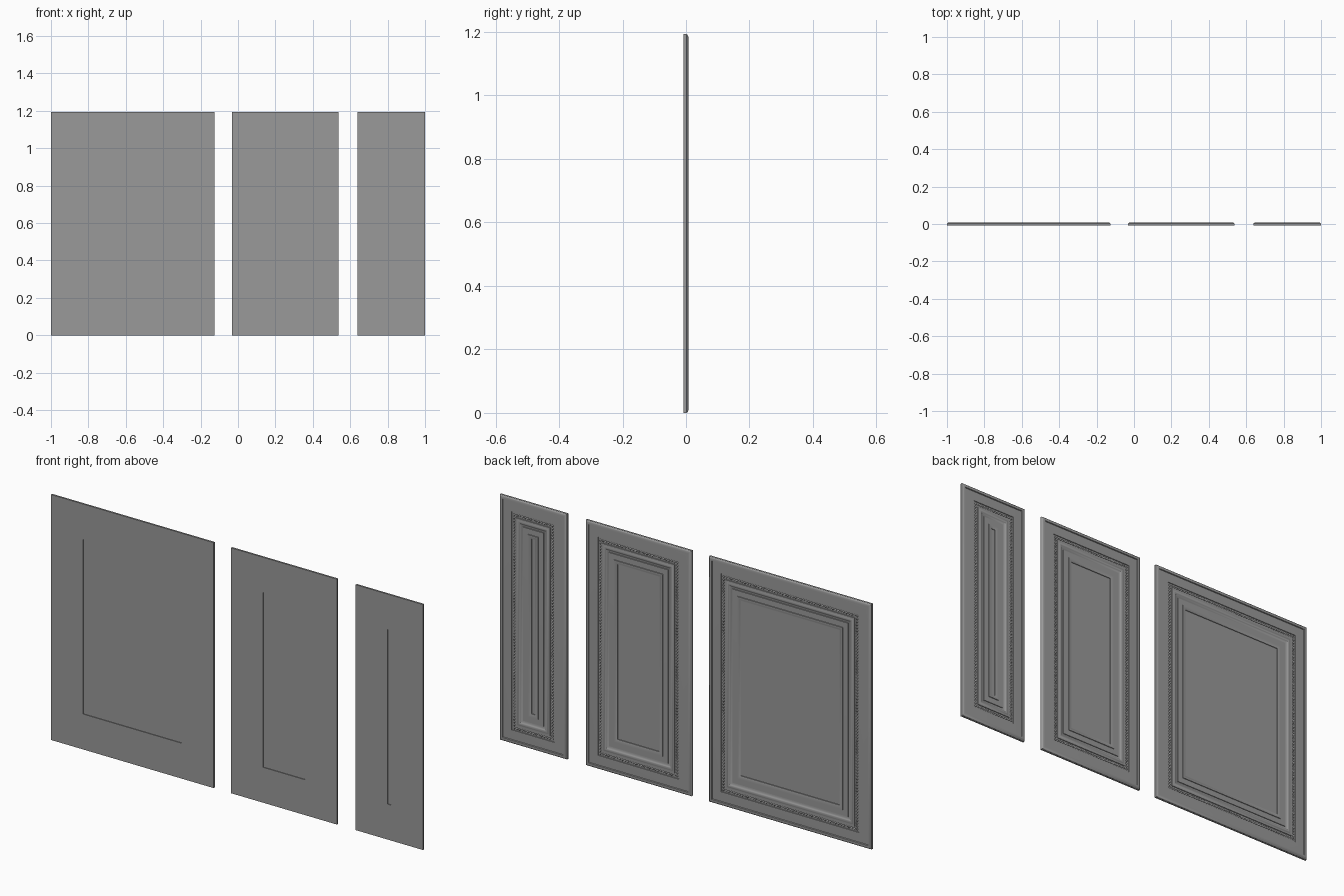
import bpy, bmesh, math
from mathutils import Matrix, Vector

if "Cube" in bpy.data.objects:
    bpy.data.objects.remove(bpy.data.objects["Cube"])

H = 1.193
DOORS = [("wide", -1.0, -0.126), ("medium", -0.032, 0.537), ("narrow", 0.638, 1.0)]
BEAD_INSET, BEAD_R, BEAD_STEP = 0.078, 0.005, 0.0145

# Dark grey paint
PAINT = bpy.data.materials.new("dark_grey_paint")
PAINT.diffuse_color = (0.32, 0.32, 0.32, 1)
PAINT.use_nodes = True
PAINT.node_tree.nodes["Principled BSDF"].inputs["Base Color"].default_value = PAINT.diffuse_color

# Frame cross-section: (inset from the outer edge, y); moulded side faces +y
PROFILE = [
    (0.172, -0.0075), (0.0, -0.0075),
    (0.0, 0.0015), (0.002, 0.0045), (0.005, 0.0065), (0.009, 0.0075),   # rounded rim
    (0.017, 0.0075), (0.019, 0.0038),
    (0.060, 0.0048), (0.066, 0.0048), (0.067, 0.0022),                   # flat rail
    (0.089, 0.0022), (0.090, 0.0048), (0.097, 0.0048),                   # bead channel
    (0.100, 0.0065), (0.104, 0.0073), (0.109, 0.0065), (0.112, 0.0045),  # raised ridge
    (0.119, 0.0015), (0.125, 0.0008),
    (0.126, 0.0032), (0.153, 0.0036), (0.154, 0.0060),                   # inner field
    (0.160, 0.0060), (0.166, 0.0042), (0.171, 0.0036), (0.172, 0.0002),  # inner lip
]


def finish(name, bm):
    bmesh.ops.recalc_face_normals(bm, faces=bm.faces)
    me = bpy.data.meshes.new(name)
    bm.to_mesh(me)
    bm.free()
    me.materials.append(PAINT)
    ob = bpy.data.objects.new(name, me)
    bpy.context.collection.objects.link(ob)
    bpy.ops.object.select_all(action='DESELECT')
    ob.select_set(True)
    bpy.context.view_layer.objects.active = ob
    bpy.ops.object.shade_smooth_by_angle(angle=math.radians(30))
    return ob


def corners(x0, x1, d):
    return [(x0 + d, d), (x1 - d, d), (x1 - d, H - d), (x0 + d, H - d)]


def frame(name, x0, x1):
    bm = bmesh.new()
    rings = [[bm.verts.new((x, y, z)) for x, z in corners(x0, x1, d)] for d, y in PROFILE]
    for a, b in zip(rings, rings[1:] + rings[:1]):
        for i in range(4):
            j = (i + 1) % 4
            bm.faces.new((a[i], a[j], b[j], b[i]))
    finish(name, bm)


def centre_panel(name, x0, x1):
    d, y0, y1 = 0.168, -0.0040, 0.0012
    bm = bmesh.new()
    size = Vector((x1 - x0 - 2 * d, y1 - y0, H - 2 * d))
    mat = Matrix.Translation(((x0 + x1) / 2, (y0 + y1) / 2, H / 2)) @ Matrix.Diagonal((*size, 1))
    bmesh.ops.create_cube(bm, size=1, matrix=mat)
    finish(name, bm)


def bead_border(name, x0, x1):
    bm = bmesh.new()
    pts = corners(x0, x1, BEAD_INSET)
    for (ax, az), (bx, bz) in zip(pts, pts[1:] + pts[:1]):
        n = round(math.hypot(bx - ax, bz - az) / BEAD_STEP)
        for k in range(n):
            t = k / n
            loc = Matrix.Translation((ax + (bx - ax) * t, 0.0018, az + (bz - az) * t))
            bmesh.ops.create_icosphere(bm, subdivisions=2, radius=BEAD_R, matrix=loc)
    finish(name, bm)


for label, x0, x1 in DOORS:
    frame(label + "_door_frame", x0, x1)
    centre_panel(label + "_door_centre_panel", x0, x1)
    bead_border(label + "_door_bead_border", x0, x1)
